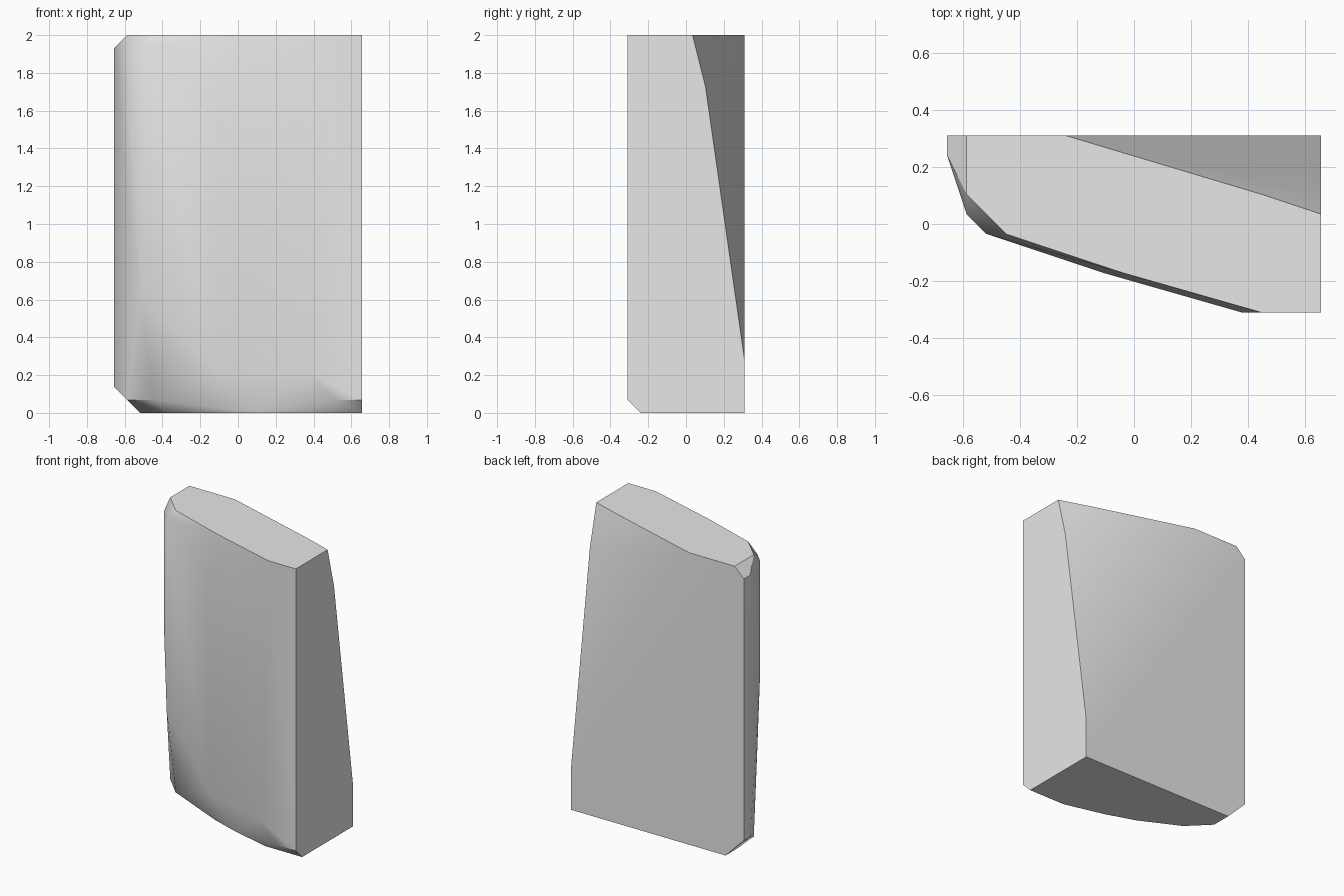
import bpy
import bmesh
import math
from mathutils import Vector

default_cube = bpy.data.objects.get("Cube")
if default_cube:
    bpy.data.objects.remove(default_cube, do_unlink=True)

# The block is laid out on a coarse grid, 19 x 9 x 29 steps in size
STEP = 2 / 29
CENTRE = Vector((9.5, 4.5, 0))


def make_material(name, colour):
    material = bpy.data.materials.new(name)
    material.use_nodes = True
    material.diffuse_color = colour
    shader = material.node_tree.nodes["Principled BSDF"]
    shader.inputs["Base Color"].default_value = colour
    return material


def convex_block(name, sections, material):
    """Wrap a convex skin around corner points given per height."""
    bm = bmesh.new()
    for height, corners in sections.items():
        for x, y in corners:
            bm.verts.new((Vector((x, y, height)) - CENTRE) * STEP)
    hull = bmesh.ops.convex_hull(bm, input=bm.verts[:])
    loose = set(hull["geom_interior"]) | set(hull["geom_unused"])
    loose_verts = [v for v in loose if isinstance(v, bmesh.types.BMVert)]
    bmesh.ops.delete(bm, geom=loose_verts, context="VERTS")
    # Merge coplanar triangles into whole flat faces
    bmesh.ops.dissolve_limit(bm, angle_limit=math.radians(0.5),
                             verts=bm.verts[:], edges=bm.edges[:])
    bmesh.ops.recalc_face_normals(bm, faces=bm.faces[:])
    mesh = bpy.data.meshes.new(name)
    bm.to_mesh(mesh)
    bm.free()
    mesh.materials.append(material)
    block = bpy.data.objects.new(name, mesh)
    bpy.context.scene.collection.objects.link(block)
    return block


sections = {
    # Base and the chamfer around it
    0: [(19, 9), (2, 9), (2, 7), (4, 5), (8, 3), (11, 2), (15, 1), (19, 1)],
    1: [(1, 9), (1, 6), (3, 4), (17, 0), (19, 0)],
    2: [(0, 9), (0, 8)],
    # Bulging front and rounded side corner
    3: [(8, 2), (15, 0)],
    9: [(2, 4)],
    17: [(1, 5)],
    # Slanted cut across the back corner
    4: [(19, 9)],
    25: [(19, 6), (8, 2), (15, 0)],
    # Top and its narrow chamfer
    28: [(0, 9), (0, 8), (1, 5), (2, 4)],
    29: [(1, 9), (6, 9), (16, 6), (19, 5), (19, 0), (16, 0), (9, 2),
         (3, 4), (1, 6)],
}

light_grey = make_material("light grey", (0.8, 0.8, 0.8, 1))
block = convex_block("faceted_block", sections, light_grey)

# Soft shading over shallow facets, crisp lines on the sharp edges
bpy.ops.object.select_all(action="DESELECT")
block.select_set(True)
bpy.context.view_layer.objects.active = block
bpy.ops.object.shade_smooth_by_angle(angle=math.radians(30))
